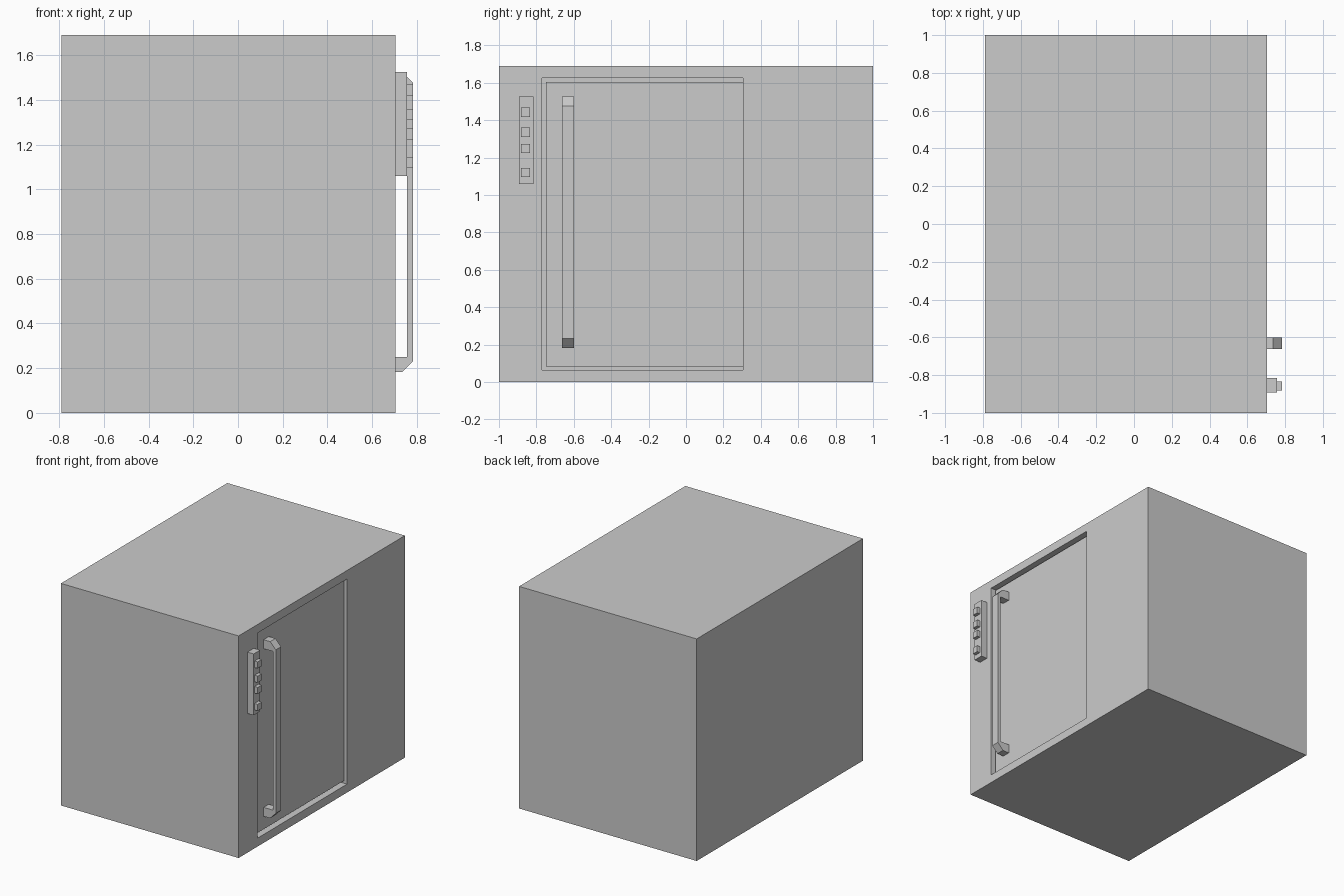
import bpy, bmesh

if "Cube" in bpy.data.objects:
    bpy.data.objects.remove(bpy.data.objects["Cube"])

FACE = 0.705    # x of the cabinet front plane
DOOR = 0.68     # x of the slightly sunken door face


def finish(name, bm):
    bmesh.ops.recalc_face_normals(bm, faces=bm.faces[:])
    mesh = bpy.data.meshes.new(name)
    bm.to_mesh(mesh)
    bm.free()
    ob = bpy.data.objects.new(name, mesh)
    bpy.context.collection.objects.link(ob)
    return ob


def box(name, lo, hi):
    bm = bmesh.new()
    bmesh.ops.create_cube(bm, size=1)
    for v in bm.verts:
        v.co = [(a + b) / 2 + c * (b - a) for a, b, c in zip(lo, hi, v.co)]
    return finish(name, bm)


def extrude_y(name, profile, y0, y1):
    bm = bmesh.new()
    face = bm.faces.new([bm.verts.new((x, y0, z)) for x, z in profile])
    ext = bmesh.ops.extrude_face_region(bm, geom=[face])
    for v in ext["geom"]:
        if isinstance(v, bmesh.types.BMVert):
            v.co.y = y1
    return finish(name, bm)


# cabinet with a recess cut into the right side for the door
cabinet = box("cabinet", (-0.79, -1, 0), (FACE, 1, 1.69))
cutter = box("recess_cutter", (0.605, -0.77, 0.064), (0.9, 0.305, 1.625))
cutter.hide_render = True
cutter.hide_viewport = True
cut = cabinet.modifiers.new("door_recess", 'BOOLEAN')
cut.operation = 'DIFFERENCE'
cut.solver = 'EXACT'
cut.object = cutter

# door, with a narrow gap on every edge but the hinge edge
box("door", (0.605, -0.748, 0.084), (DOOR, 0.305, 1.605))

# handle: one bracket profile, mirrored top to bottom
MID = (0.182 + 1.526) / 2
lower = [(0.757, 0.25), (DOOR, 0.25), (DOOR, 0.182), (0.735, 0.182), (0.783, 0.232)]
upper = [(x, 2 * MID - z) for x, z in reversed(lower)]
extrude_y("door_handle", lower + upper, -0.663, -0.6)

# control panel and its buttons
box("control_panel", (FACE, -0.893, 1.059), (0.757, -0.816, 1.526))
for i, z in enumerate((1.443, 1.335, 1.249, 1.12)):
    box(f"button_{i + 1}", (0.757, -0.882, z - 0.025), (0.783, -0.833, z + 0.025))
